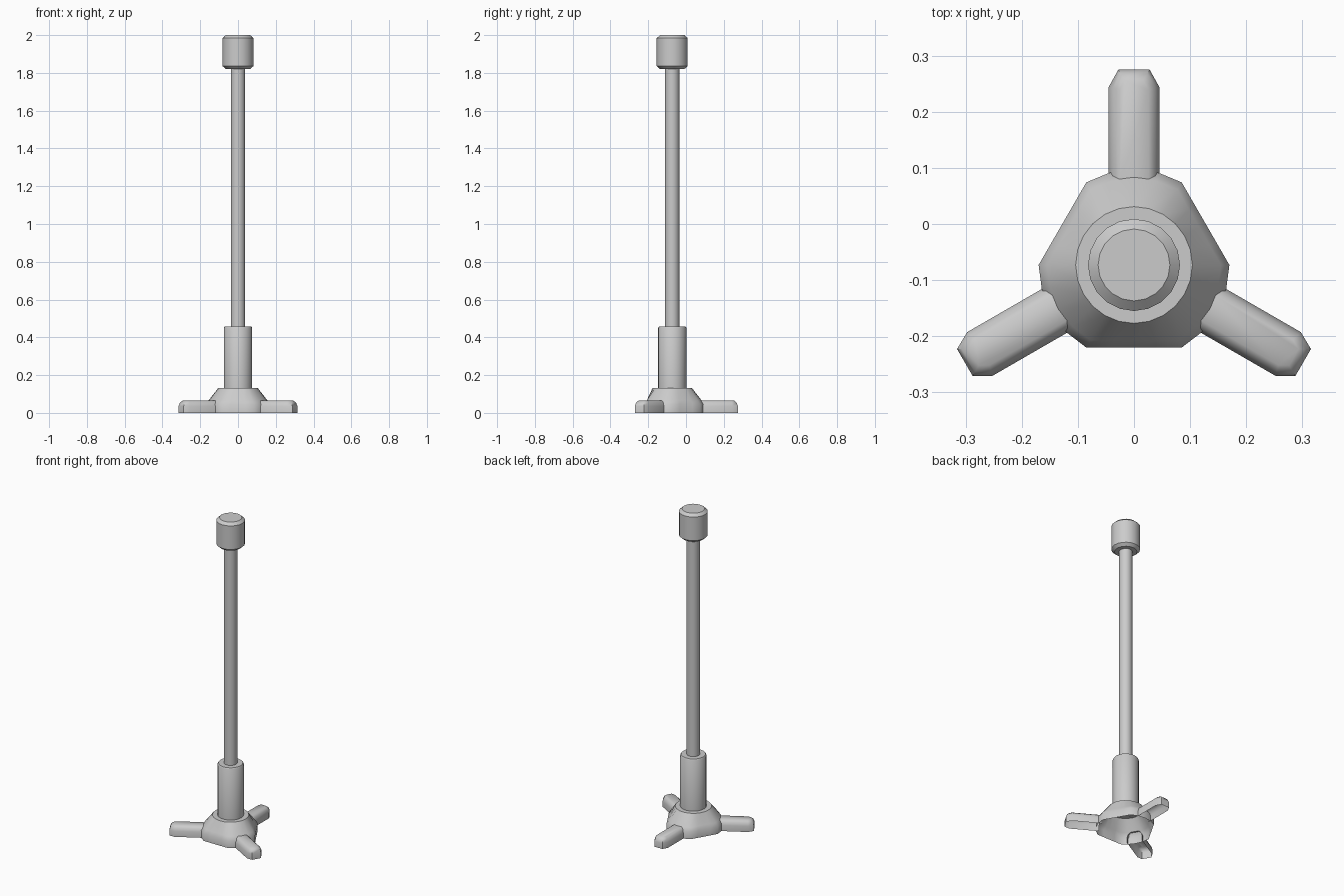
import bpy, math

if "Cube" in bpy.data.objects:
    bpy.data.objects.remove(bpy.data.objects["Cube"])

CY = -0.073  # y of the pole axis


def make(name, verts, faces, angle=35):
    me = bpy.data.meshes.new(name)
    me.from_pydata(verts, [], faces)
    me.update()
    ob = bpy.data.objects.new(name, me)
    bpy.context.collection.objects.link(ob)
    bpy.ops.object.select_all(action='DESELECT')
    ob.select_set(True)
    bpy.context.view_layer.objects.active = ob
    bpy.ops.object.shade_smooth_by_angle(angle=math.radians(angle))
    return ob


def loft(rings, cap_start, cap_end, closed=True):
    """Join equal-length point rings with quads."""
    n = len(rings[0])
    verts = [p for r in rings for p in r]
    faces = []
    for k in range(len(rings) - 1):
        for i in range(n if closed else n - 1):
            j = (i + 1) % n
            faces.append((k*n + i, k*n + j, (k+1)*n + j, (k+1)*n + i))
    if cap_start:
        faces.append(tuple(reversed(range(n))))
    if cap_end:
        faces.append(tuple(range((len(rings)-1)*n, len(rings)*n)))
    return verts, faces


def turned(name, profile, sides=20, caps=(True, True)):
    rings = [[(r*math.cos(2*math.pi*i/sides), CY + r*math.sin(2*math.pi*i/sides), z)
              for i in range(sides)] for r, z in profile]
    return make(name, *loft(rings, *caps))


# Pole, lower sleeve and end cap
turned("pole", [(0.038, 0.44), (0.038, 1.83)], caps=(False, False))
turned("sleeve", [(0.075, 0.13), (0.075, 0.45), (0.070, 0.458)], caps=(False, True))
turned("top_cap", [(0.064, 1.82), (0.082, 1.836), (0.082, 1.984), (0.064, 2.0)])


# Hub: three flat sides and three rounded corners, tapering to a round top
def hub_ring(r, z, flat):
    pts = []
    for i in range(24):
        a = math.radians(15*i)
        d = math.radians((15*i) % 120 - 30)
        rr = r
        if flat and abs(d) <= math.radians(30.1):
            rr = r*math.cos(math.radians(30))/math.cos(d)
        pts.append((rr*math.cos(a), CY + rr*math.sin(a), z))
    return pts


rings = [hub_ring(0.17, 0, True), hub_ring(0.17, 0.045, True),
         hub_ring(0.155, 0.067, True), hub_ring(0.104, 0.132, False)]
make("hub", *loft(rings, False, True), angle=40)


# Feet: open-bottomed arms with chamfered top edges and tips
def foot(name, degrees):
    a = math.radians(degrees)
    u, v = (math.cos(a), math.sin(a)), (-math.sin(a), math.cos(a))

    def place(d, s, z):
        return (u[0]*d + v[0]*s, CY + u[1]*d + v[1]*s, z)

    def outline(inset, z):
        w, t = 0.045 - inset, 0.348 - inset
        c = 0.017 - inset*0.4
        return [place(d, s, z) for d, s in (
            (0.145, -w), (t - c*1.8, -w), (t, -w + c),
            (t, w - c), (t - c*1.8, w), (0.145, w))]

    levels = [outline(0, 0), outline(0, 0.036), outline(0.007, 0.054), outline(0.019, 0.065)]
    make(name, *loft(levels, False, True, closed=False), angle=50)


for label, deg in (("back", 90), ("front_left", 210), ("front_right", 330)):
    foot(label + "_foot", deg)
